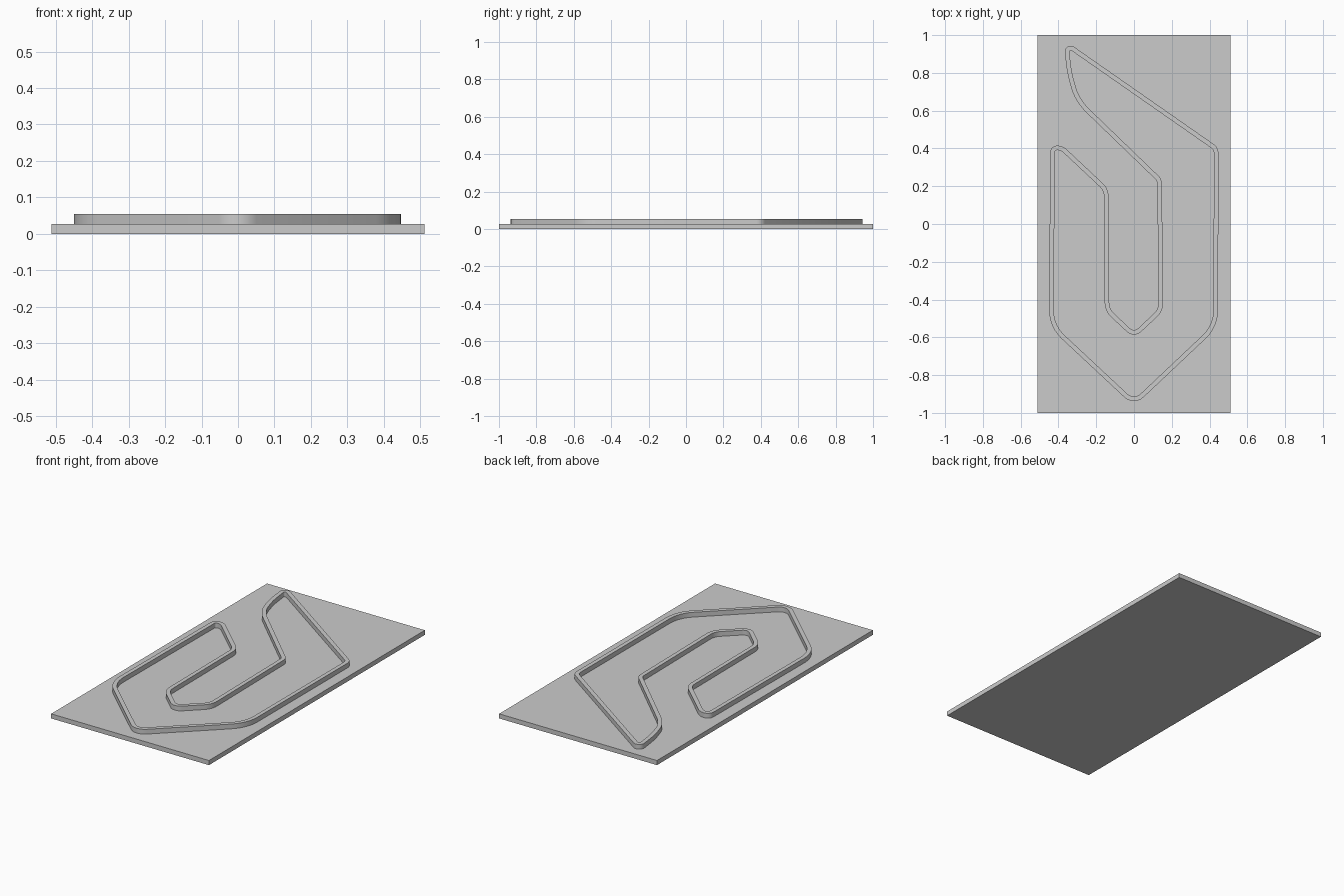
import bpy, bmesh, math
from mathutils import Vector

if "Cube" in bpy.data.objects:
    bpy.data.objects.remove(bpy.data.objects["Cube"])

PLATE_TOP, RIM_TOP, RIM_WIDTH = 0.027, 0.055, 0.024

# outer corners of the raised rim, clockwise: x, y, distance trimmed for rounding
CORNERS = [
    (-0.375, 0.978, 0.07), (0.447, 0.405, 0.03), (0.445, -0.545, 0.09),
    (0.0, -0.965, 0.07), (-0.45, -0.545, 0.09), (-0.443, 0.415, 0.035),
    (-0.378, 0.415, 0.028), (-0.135, 0.187, 0.04), (-0.131, -0.45, 0.035),
    (0.0, -0.573, 0.03), (0.131, -0.45, 0.035), (0.123, 0.228, 0.015),
    (-0.275, 0.612, 0.03), (-0.32, 0.68, 0.035), (-0.352, 0.79, 0.045),
]


def rounded(corners, steps=6):
    """Closed outline with a circular arc at every corner."""
    out = []
    for i, (x, y, t) in enumerate(corners):
        c = Vector((x, y))
        u = (Vector(corners[i - 1][:2]) - c).normalized()
        v = (Vector(corners[(i + 1) % len(corners)][:2]) - c).normalized()
        half = u.angle(v) / 2
        centre = c + (u + v).normalized() * t / math.cos(half)
        a, b = c + u * t - centre, c + v * t - centre
        sweep = a.angle(b)
        for k in range(steps + 1):
            f = k / steps
            out.append(centre + (a * math.sin((1 - f) * sweep)
                                 + b * math.sin(f * sweep)) / math.sin(sweep))
    return out


def inset(pts, d):
    """Mitred offset to the right of travel (inside, as the loop is clockwise)."""
    out = []
    for i, p in enumerate(pts):
        a = (p - pts[i - 1]).normalized()
        b = (pts[(i + 1) % len(pts)] - p).normalized()
        n = Vector((a.y + b.y, -a.x - b.x)).normalized()
        out.append(p + n * d / n.dot(Vector((a.y, -a.x))))
    return out


def add_object(name, bm):
    bmesh.ops.recalc_face_normals(bm, faces=bm.faces)
    mesh = bpy.data.meshes.new(name)
    bm.to_mesh(mesh)
    bm.free()
    ob = bpy.data.objects.new(name, mesh)
    bpy.context.collection.objects.link(ob)
    return ob


# flat base plate
bm = bmesh.new()
bmesh.ops.create_cube(bm, size=1)
for v in bm.verts:
    v.co = (v.co.x * 1.024, v.co.y * 2, (v.co.z + 0.5) * PLATE_TOP)
add_object("base_plate", bm)

# raised rim: four loops (outer/inner, bottom/top) bridged into a closed ring
outer = rounded(CORNERS)
inner = inset(outer, RIM_WIDTH)
bm = bmesh.new()
loops = [[bm.verts.new((p.x, p.y, z)) for p in pts] for pts, z in
         ((outer, PLATE_TOP), (outer, RIM_TOP), (inner, RIM_TOP), (inner, PLATE_TOP))]
n = len(outer)
for j in range(4):
    a, b = loops[j], loops[(j + 1) % 4]
    for i in range(n):
        k = (i + 1) % n
        bm.faces.new((a[i], a[k], b[k], b[i]))
rim = add_object("raised_rim", bm)

bpy.context.view_layer.objects.active = rim
rim.select_set(True)
bpy.ops.object.shade_smooth_by_angle(angle=math.radians(30))
